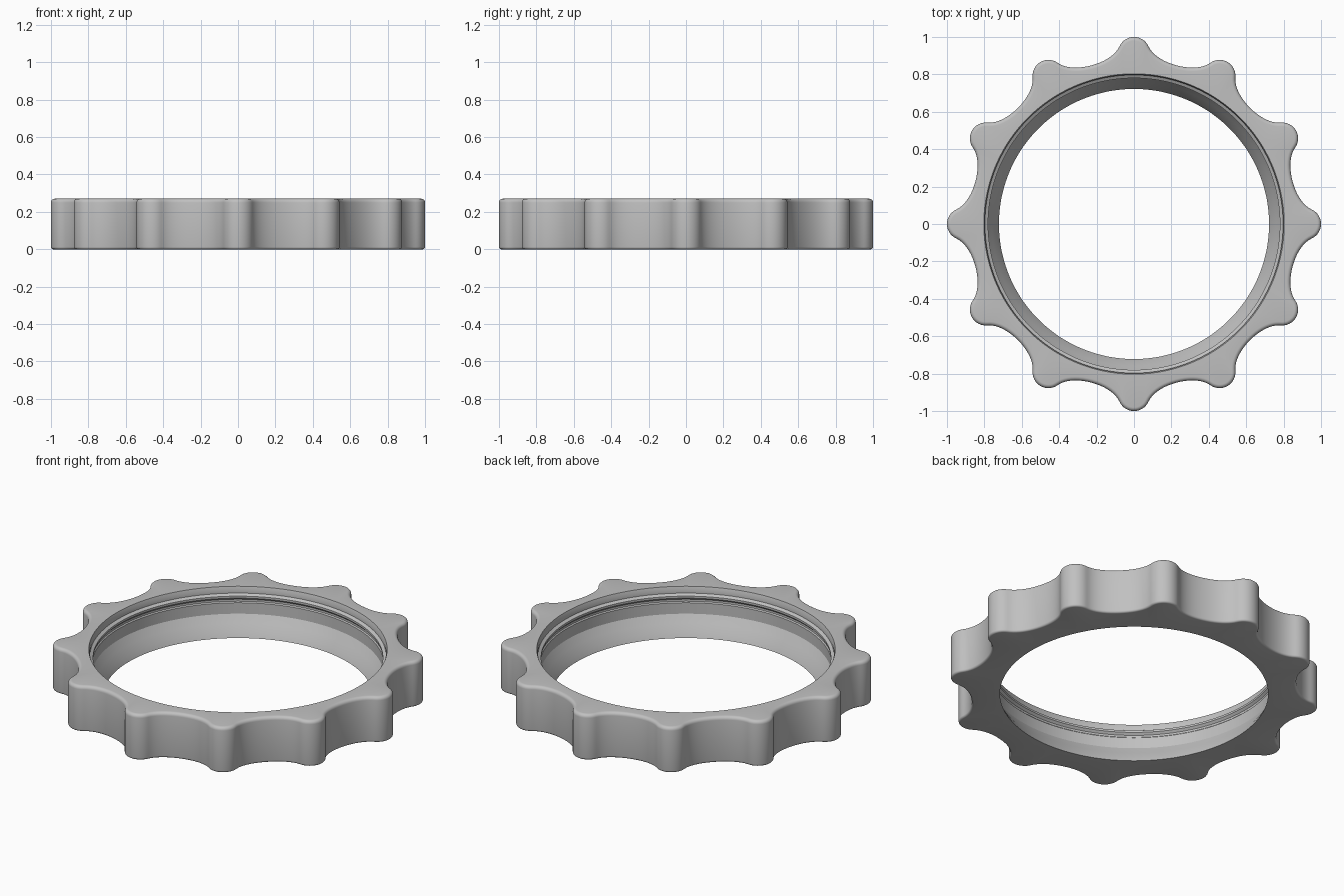
import bpy, bmesh
from math import sin, cos, pi, radians, atan2
from mathutils import Vector, Matrix

cube = bpy.data.objects.get("Cube")
if cube:
    bpy.data.objects.remove(cube, do_unlink=True)

LOBES, HEIGHT = 12, 0.27
TIP, LOBE_R, VALLEY_R = 1.0, 0.085, 0.878
TOP_FILLET, BOTTOM_FILLET = 0.02, 0.012
FLANK = radians(65)


def half_lobe():
    """Outline from lobe tip (on +y) to the valley: arc, then a blending curve."""
    c = TIP - LOBE_R
    pts = [Vector((LOBE_R * sin(FLANK * i / 8), c + LOBE_R * cos(FLANK * i / 8)))
           for i in range(8)]
    a = Vector((LOBE_R * sin(FLANK), c + LOBE_R * cos(FLANK)))
    half = pi / LOBES
    d = Vector((sin(half), cos(half))) * VALLEY_R
    b = a + Vector((cos(FLANK), -sin(FLANK))) * 0.045
    e = d - Vector((cos(half), -sin(half))) * 0.085
    for i in range(11):
        t = i / 10
        s = 1 - t
        pts.append(a * s**3 + b * (3 * s * s * t) + e * (3 * s * t * t) + d * t**3)
    return pts


def full_outline():
    """Mirror the half lobe and repeat it round the ring, clockwise."""
    half = half_lobe()
    mirrored = [Vector((-p.x, p.y)) for p in reversed(half[1:-1])]
    lobe = mirrored + half
    return [Matrix.Rotation(-2 * pi * k / LOBES, 2) @ p
            for k in range(LOBES) for p in lobe]


outline = full_outline()
count = len(outline)
normals = []
for i in range(count):
    t = (outline[(i + 1) % count] - outline[i - 1]).normalized()
    normals.append(Vector((-t.y, t.x)))      # outward for a clockwise outline
angles = [atan2(p.y, p.x) for p in outline]


def outer_loop(inset, z):
    return [(p.x - n.x * inset, p.y - n.y * inset, z) for p, n in zip(outline, normals)]


def circle_loop(r, z):
    return [(r * cos(a), r * sin(a), z) for a in angles]


loops = []
# outer wall with rounded edges, bottom to top
for i in range(5):
    a = pi / 2 * i / 4
    loops.append(outer_loop(BOTTOM_FILLET * (1 - sin(a)), BOTTOM_FILLET * (1 - cos(a))))
for i in range(6):
    a = pi / 2 * i / 5
    loops.append(outer_loop(TOP_FILLET * (1 - cos(a)), HEIGHT - TOP_FILLET * (1 - sin(a))))
# bore, top to bottom: lead-in, thread ridge, straight wall, tapered seat
bore = [(0.803, HEIGHT), (0.797, 0.25), (0.797, 0.232), (0.78, 0.222), (0.78, 0.21),
        (0.792, 0.198), (0.792, 0.186), (0.786, 0.18), (0.786, 0.115),
        (0.76, 0.07), (0.735, 0.03), (0.722, 0.0)]
loops += [circle_loop(r, z) for r, z in bore]

bm = bmesh.new()
rings = [[bm.verts.new(co) for co in loop] for loop in loops]
for k, ring in enumerate(rings):
    nxt = rings[(k + 1) % len(rings)]
    for i in range(count):
        j = (i + 1) % count
        bm.faces.new((ring[i], ring[j], nxt[j], nxt[i]))
bmesh.ops.recalc_face_normals(bm, faces=bm.faces)
mesh = bpy.data.meshes.new("lobed_ring_nut")
bm.to_mesh(mesh)
bm.free()

# single grey material
grey = bpy.data.materials.new("light_grey")
grey.use_nodes = True
colour = (0.53, 0.53, 0.53, 1)
grey.diffuse_color = colour
for node in grey.node_tree.nodes:
    if node.type == 'BSDF_PRINCIPLED':
        node.inputs["Base Color"].default_value = colour
mesh.materials.append(grey)

nut = bpy.data.objects.new("lobed_ring_nut", mesh)
bpy.context.collection.objects.link(nut)
bpy.ops.object.select_all(action='DESELECT')
nut.select_set(True)
bpy.context.view_layer.objects.active = nut
bpy.ops.object.shade_smooth_by_angle(angle=radians(28))
